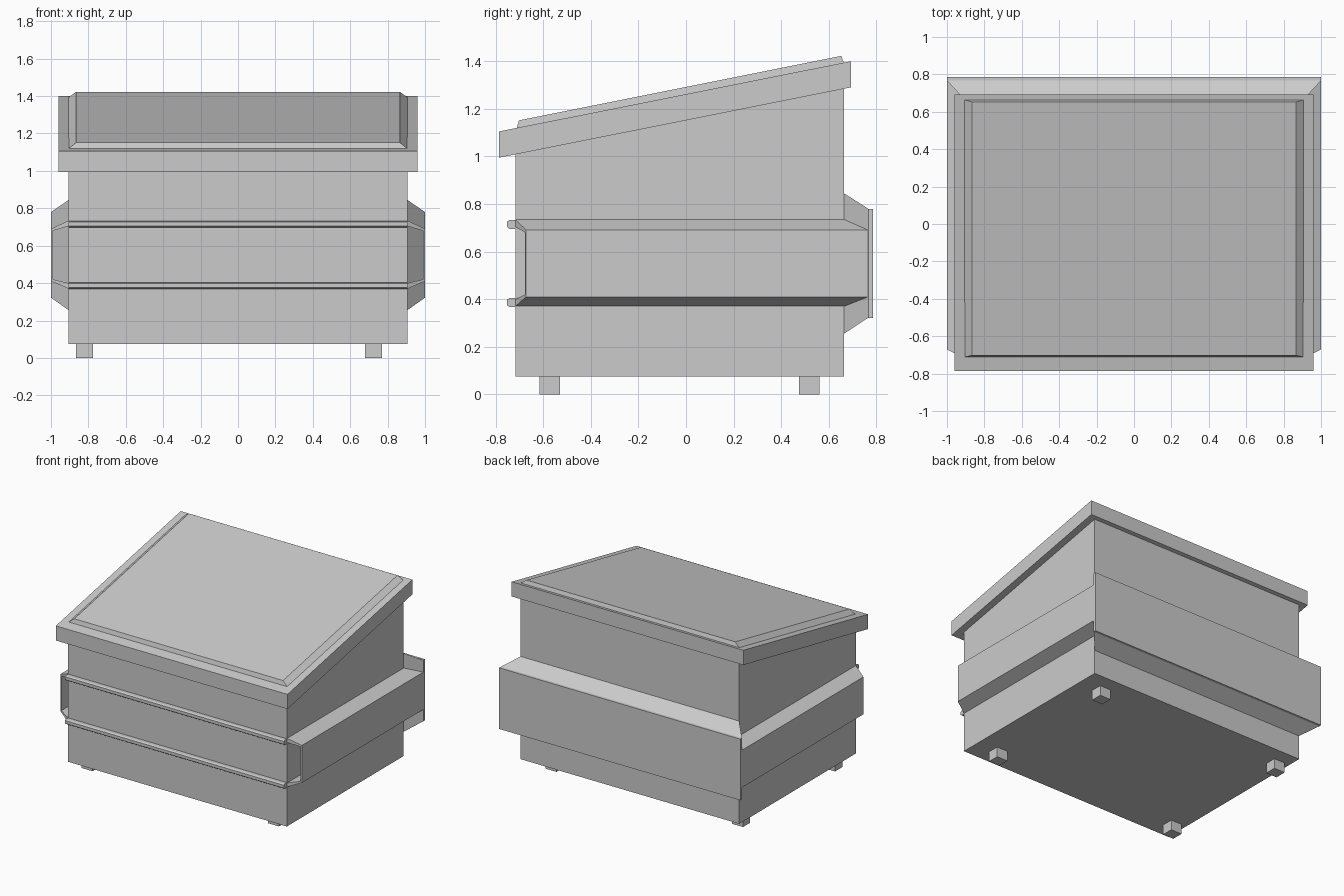
import bpy, bmesh

if "Cube" in bpy.data.objects:
    bpy.data.objects.remove(bpy.data.objects["Cube"])


def loft(name, loops):
    """Solid through matching vertex loops, capped at both ends."""
    bm = bmesh.new()
    rings = [[bm.verts.new(p) for p in loop] for loop in loops]
    n = len(rings[0])
    for a, b in zip(rings, rings[1:]):
        for i in range(n):
            j = (i + 1) % n
            bm.faces.new((a[i], a[j], b[j], b[i]))
    bm.faces.new(rings[0])
    bm.faces.new(rings[-1])
    bmesh.ops.recalc_face_normals(bm, faces=bm.faces)
    mesh = bpy.data.meshes.new(name)
    bm.to_mesh(mesh)
    bm.free()
    obj = bpy.data.objects.new(name, mesh)
    bpy.context.collection.objects.link(obj)
    return obj


def extrude_x(name, profile, x0, x1):
    return loft(name, [[(x, y, z) for y, z in profile] for x in (x0, x1)])


def slope(y):
    """Height of the sloping lid top."""
    return 1.105 + (y + 0.785) * 0.2


# Body with a slanted top, tucked just into the lid
extrude_x("body", [(-0.717, 0.075), (0.665, 0.075),
                   (0.665, slope(0.665) - 0.1), (-0.717, slope(-0.717) - 0.1)],
          -0.907, 0.907)

# Overhanging lid slab
extrude_x("lid", [(-0.785, 0.995), (0.693, 1.29), (0.693, 1.4), (-0.785, 1.105)],
          -0.96, 0.96)


# Raised lid panel with bevelled edges
def panel_loop(hx, y0, y1, lift):
    return [(x, y, slope(y) + lift) for x, y in
            ((-hx, y0), (hx, y0), (hx, y1), (-hx, y1))]


loft("lid_panel", [panel_loop(0.91, -0.712, 0.664, -0.004),
                   panel_loop(0.865, -0.702, 0.653, 0.03)])


# Back band: flares out from the body to a thin plate
def band_loop(hx, y, z0, z1):
    return [(-hx, y, z0), (hx, y, z0), (hx, y, z1), (-hx, y, z1)]


loft("back_band", [band_loop(0.905, 0.664, 0.255, 0.845),
                   band_loop(1.0, 0.766, 0.322, 0.78),
                   band_loop(1.0, 0.785, 0.322, 0.78)])

# Hollow fork pockets on both sides, with mitred ends
pocket = [(0.905, 0.735), (1.0, 0.69), (1.0, 0.41), (0.905, 0.37),
          (0.905, 0.4), (0.99, 0.42), (0.99, 0.68), (0.905, 0.705)]
for side, label in ((1, "right"), (-1, "left")):
    front = [(side * x, -0.717 + (x - 0.905) * 0.48, z) for x, z in pocket]
    back = [(side * x, 0.666 + (x - 0.905) * 1.05, z) for x, z in pocket]
    loft(label + "_fork_pocket", [front, back])

# Two chamfered ribs across the front
for label, low in (("lower", 0.368), ("upper", 0.696)):
    rib = [(-0.715, low), (-0.743, low), (-0.753, low + 0.008),
           (-0.753, low + 0.03), (-0.743, low + 0.036), (-0.715, low + 0.036)]
    extrude_x(label + "_front_rib", rib, -0.907, 0.907)

# Feet
for x, xl in ((-0.82, "left"), (0.725, "right")):
    for y, yl in ((-0.572, "front"), (0.518, "back")):
        extrude_x(f"{yl}_{xl}_foot",
                  [(y - 0.043, 0), (y + 0.043, 0), (y + 0.043, 0.08), (y - 0.043, 0.08)],
                  x - 0.045, x + 0.045)
